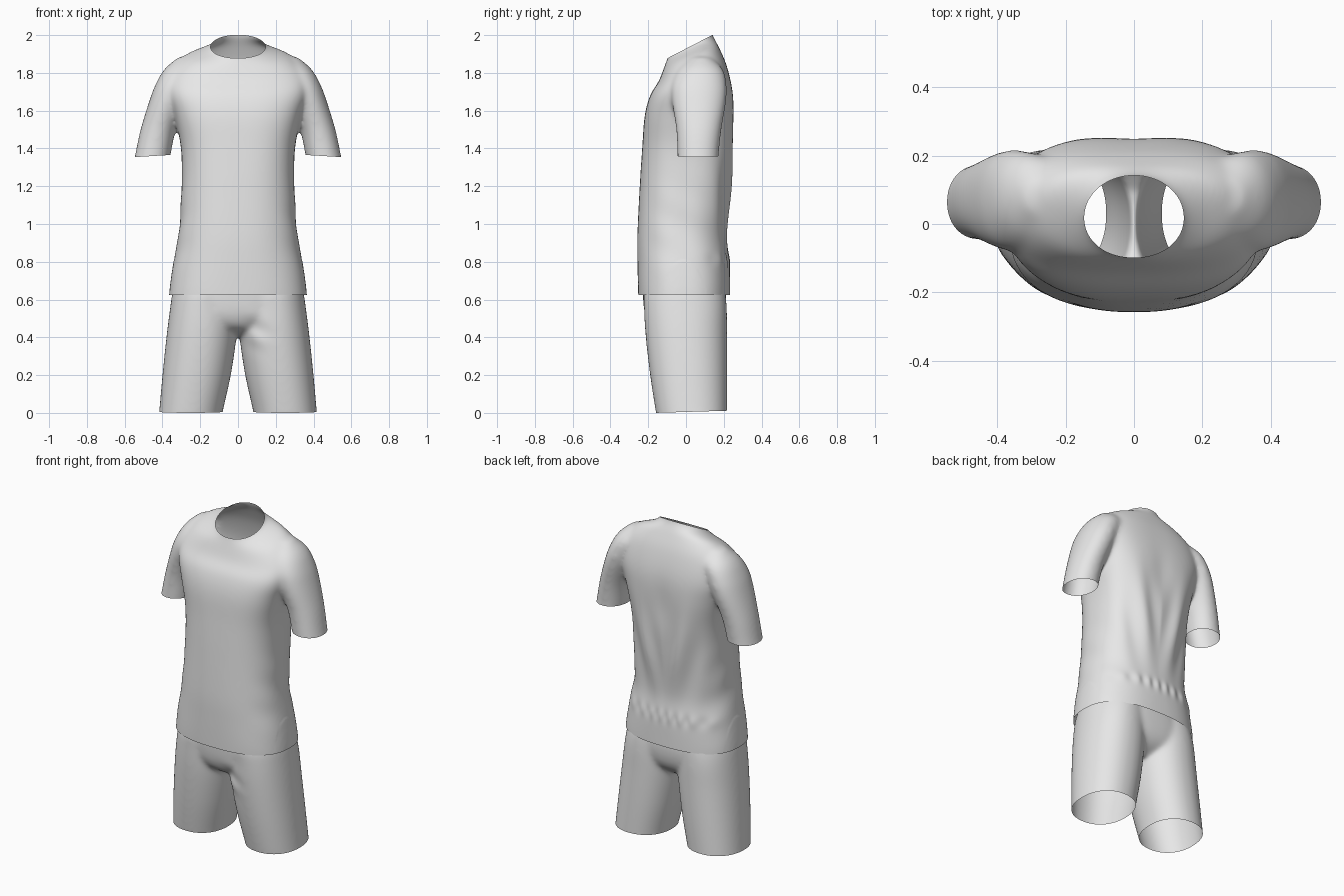
import bpy
import bmesh
from math import sin, cos, exp, pi, copysign
from mathutils import Vector

cube = bpy.data.objects.get("Cube")
if cube:
    bpy.data.objects.remove(cube, do_unlink=True)

fabric = bpy.data.materials.new("light grey fabric")
fabric.use_nodes = True
grey = (0.8, 0.8, 0.8, 1)
fabric.diffuse_color = grey
fabric.node_tree.nodes["Principled BSDF"].inputs["Base Color"].default_value = grey


def refine(rings, steps=5):
    """Catmull-Rom interpolation between cross-sections."""
    out = []
    last = len(rings) - 1
    for i in range(last):
        quad = zip(rings[max(i - 1, 0)], rings[i], rings[i + 1], rings[min(i + 2, last)])
        quad = list(quad)
        for s in range(steps):
            t = s / steps
            out.append([b + t * ((c - a) / 2 + t * (a - 2.5 * b + 2 * c - d / 2
                        + t * (1.5 * (b - c) + (d - a) / 2))) for a, b, c, d in quad])
    return out + [rings[-1]]


def loft(bm, rings, side=1, count=64):
    """Closed tube; a ring is centre x, half width, front y, back y, front z, back z, squareness."""
    loops = []
    for cx, w, yf, yb, zf, zb, power in refine(rings):
        loop = []
        mid = (yf + yb) / 2
        for k in range(count):
            a = 2 * pi * k / count
            c, s = [copysign(abs(f) ** (2 / power), f) for f in (cos(a), sin(a))]
            y = mid + s * (yb - yf) / 2
            z = zf + (zb - zf) * (y - yf) / (yb - yf)
            loop.append(bm.verts.new((side * (cx + w * c), y, z)))
        loops.append(loop)
    for low, high in zip(loops, loops[1:]):
        for k in range(count):
            n = (k + 1) % count
            bm.faces.new((low[k], low[n], high[n], high[k]))
    bm.faces.new(loops[0][::-1])
    bm.faces.new(loops[-1])


def fuse(name, bm):
    """Merge overlapping tubes into one soft skin."""
    bmesh.ops.recalc_face_normals(bm, faces=bm.faces)
    mesh = bpy.data.meshes.new(name)
    bm.to_mesh(mesh)
    bm.free()
    obj = bpy.data.objects.new(name, mesh)
    bpy.context.collection.objects.link(obj)
    mod = obj.modifiers.new("fuse", 'REMESH')
    mod.mode = 'VOXEL'
    mod.voxel_size = 0.008
    bpy.context.view_layer.update()
    graph = bpy.context.evaluated_depsgraph_get()
    skin = bpy.data.meshes.new_from_object(obj.evaluated_get(graph))
    obj.modifiers.clear()
    obj.data = skin
    bpy.data.meshes.remove(mesh)
    skin.name = name
    bm = bmesh.new()
    bm.from_mesh(skin)
    for _ in range(24):
        bmesh.ops.smooth_vert(bm, verts=bm.verts, factor=0.5,
                              use_axis_x=True, use_axis_y=True, use_axis_z=True)
    return obj, bm


def cut(bm, point, normal, rule=lambda c: True):
    """Open the skin beyond a plane, on the faces the rule picks."""
    faces = [f for f in bm.faces if rule(f.calc_center_median())]
    edges = {e for f in faces for e in f.edges}
    verts = {v for f in faces for v in f.verts}
    bmesh.ops.bisect_plane(bm, geom=list(verts) + list(edges) + faces, dist=1e-5,
                           plane_co=Vector(point), plane_no=Vector(normal), clear_outer=True)


def finish(obj, bm):
    bm.to_mesh(obj.data)
    bm.free()
    obj.data.materials.clear()
    obj.data.materials.append(fabric)
    for p in obj.data.polygons:
        p.material_index = 0
    obj.data.shade_smooth()


def bump(value, centre, width):
    return exp(-((value - centre) / width) ** 2)


# Shirt: body from hem to collar
body = [
    (0, .37, -.25, .235, .55, .55, 2.5),
    (0, .362, -.254, .234, .66, .66, 2.5),
    (0, .342, -.257, .23, .8, .8, 2.4),
    (0, .314, -.257, .216, .95, .95, 2.4),
    (0, .299, -.245, .24, 1.2, 1.2, 2.5),
    (0, .302, -.232, .255, 1.4, 1.4, 2.7),
    (0, .337, -.219, .258, 1.57, 1.58, 2.9),
    (0, .372, -.19, .247, 1.68, 1.71, 2.9),
    (0, .362, -.145, .215, 1.755, 1.84, 2.7),
    (0, .288, -.117, .177, 1.825, 1.93, 2.4),
    (0, .188, -.104, .155, 1.862, 1.972, 2.1),
    (0, .139, -.095, .142, 1.89, 2.0, 2),
    (0, .13, -.095, .135, 1.96, 2.06, 2),
]
sleeve = [
    (.467, .095, -.045, .172, 1.28, 1.28, 2.1),
    (.45, .094, -.046, .174, 1.37, 1.37, 2.1),
    (.422, .094, -.052, .188, 1.5, 1.5, 2.1),
    (.37, .1, -.075, .213, 1.65, 1.65, 2.1),
    (.335, .101, -.075, .215, 1.74, 1.74, 2.1),
    (.295, .094, -.04, .195, 1.82, 1.82, 2.1),
    (.26, .055, .03, .13, 1.885, 1.885, 2.1),
]
bm = bmesh.new()
loft(bm, body)
for side in (1, -1):
    loft(bm, sleeve, side)
shirt, bm = fuse("shirt", bm)

# Draped folds on the back, gathers at the waist, soft creases at the sides
for v in bm.verts:
    x, y, z = v.co
    ax = abs(x)
    if ax < .34:
        back = min(max((y - .02) / .12, 0), 1)
        drape = bump(z, 1.2, .24) * bump(ax, .14, .12)
        v.co.y += back * .011 * drape * sin(36 * (ax - .22 * (z - .9)))
        v.co.y -= back * .013 * bump(z, 1.5, .16) * bump(x, 0, .09)
        v.co.y += back * .004 * bump(z, .81, .035) * sin(75 * x + 3 * sin(9 * x))
        edge = min(max((ax - .2) / .1, 0), 1)
        v.co.x += copysign(.002, x) * edge * bump(z, .95, .25) * sin(30 * z + 14 * y)

# Openings at the neck, hem and cuffs
cut(bm, (0, -.094, 1.88), (0, -.46, .89), lambda c: c.z > 1.7)
cut(bm, (0, 0, .625), (0, 0, -1), lambda c: c.z < .8)
for side in (1, -1):
    cut(bm, (side * .45, 0, 1.36), (-side * .06, 0, -1),
        lambda c: c.x * side > .335 and 1.15 < c.z < 1.45)
finish(shirt, bm)

# Shorts: two legs joined by the hips
leg = [
    (.256, .168, -.145, .216, -.06, -.06, 2.2),
    (.25, .168, -.159, .217, 0, 0, 2.2),
    (.219, .181, -.19, .218, .2, .2, 2.2),
    (.194, .185, -.213, .217, .4, .4, 2.2),
    (.182, .178, -.222, .216, .55, .55, 2.2),
    (.172, .172, -.222, .207, .65, .65, 2.1),
    (.155, .15, -.19, .18, .78, .78, 2.1),
    (.155, .15, -.18, .17, .88, .88, 2.1),
]
hips = [
    (0, .1, -.08, .1, .405, .405, 2.2),
    (0, .2, -.175, .165, .45, .45, 2.5),
    (0, .28, -.214, .2, .51, .51, 2.6),
    (0, .33, -.227, .212, .6, .6, 2.5),
    (0, .325, -.228, .205, .68, .68, 2.3),
    (0, .31, -.22, .195, .78, .78, 2.2),
    (0, .31, -.21, .19, .88, .88, 2.2),
]
bm = bmesh.new()
loft(bm, hips)
for side in (1, -1):
    loft(bm, leg, side)
shorts, bm = fuse("shorts", bm)

# Creases spreading from the crotch across the front
for v in bm.verts:
    x, y, z = v.co
    if y < 0:
        v.co.y += .006 * bump(z, .42, .08) * bump(x, .09, .07) * sin(40 * (z + .5 * x))

# Openings at the waist and knees
cut(bm, (0, 0, .78), (0, 0, 1))
cut(bm, (0, 0, .005), (0, .03, -1))
finish(shorts, bm)
